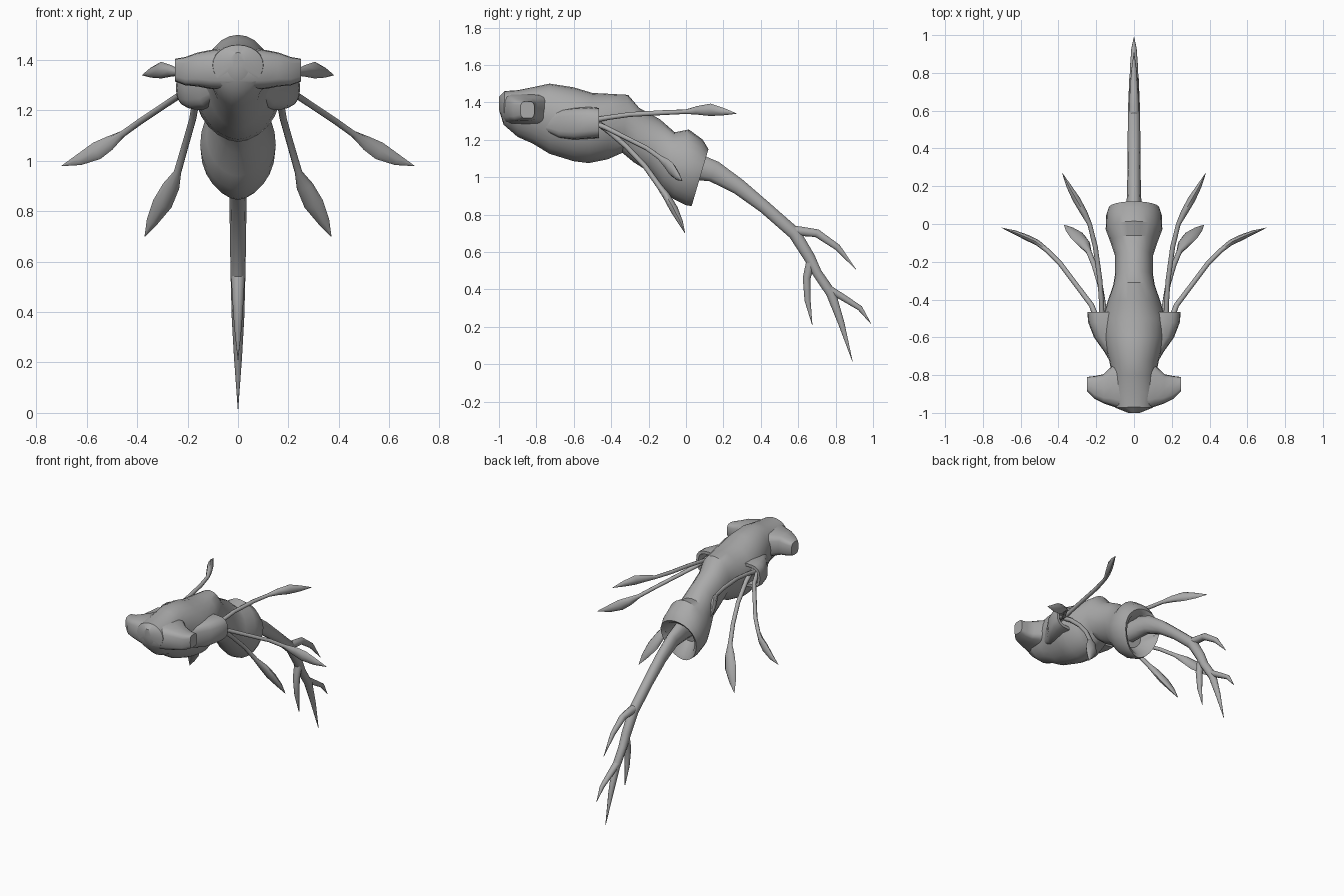
import bpy, bmesh, math
from mathutils import Vector

mat = bpy.data.materials.new("grey hide")
mat.diffuse_color = (0.4, 0.4, 0.4, 1)


def loft(name, rings, mirror=False, sharp=40):
    """Skin a list of equal-length rings and cap both ends."""
    bm = bmesh.new()
    vs = [[bm.verts.new(p) for p in r] for r in rings]
    n = len(rings[0])
    for a, b in zip(vs, vs[1:]):
        for i in range(n):
            j = (i + 1) % n
            bm.faces.new((a[i], a[j], b[j], b[i]))
    bm.faces.new(vs[0])
    bm.faces.new(vs[-1])
    bmesh.ops.recalc_face_normals(bm, faces=bm.faces)
    me = bpy.data.meshes.new(name)
    bm.to_mesh(me)
    bm.free()
    me.materials.append(mat)
    ob = bpy.data.objects.new(name, me)
    bpy.context.collection.objects.link(ob)
    if mirror:
        ob.modifiers.new("mirror", 'MIRROR').use_axis[0] = True
    bpy.ops.object.select_all(action='DESELECT')
    ob.select_set(True)
    bpy.context.view_layer.objects.active = ob
    bpy.ops.object.shade_smooth_by_angle(angle=math.radians(sharp))
    return ob


def spow(v, e):
    return math.copysign(abs(v) ** e, v)


def tube(name, pts, hint, mirror=False, n=8):
    """Tube along (x, y, z, radius towards hint, radius across)."""
    ps = [Vector(p[:3]) for p in pts]
    rings = []
    for i, p in enumerate(pts):
        t = (ps[min(i + 1, len(ps) - 1)] - ps[max(i - 1, 0)]).normalized()
        h = Vector(hint)
        u = (h - t * h.dot(t)).normalized()
        v = t.cross(u)
        rings.append([ps[i] + u * p[3] * math.cos(k * math.tau / n)
                      + v * p[4] * math.sin(k * math.tau / n) for k in range(n)])
    return loft(name, rings, mirror, 60)


# Body: top y, top z, bottom y, bottom z, half width, height of widest line
stations = [
    (-1.0, 1.43, -1.0, 1.36, .03, .5), (-.97, 1.46, -.975, 1.28, .10, .55),
    (-.90, 1.465, -.90, 1.215, .12, .6), (-.80, 1.485, -.82, 1.18, .115, .6),
    (-.73, 1.50, -.73, 1.125, .13, .55), (-.60, 1.48, -.60, 1.085, .165, .5),
    (-.50, 1.45, -.52, 1.075, .17, .5), (-.40, 1.445, -.42, 1.095, .14, .5),
    (-.31, 1.44, -.34, 1.13, .11, .5), (-.25, 1.37, -.28, 1.08, .10, .5),
    (-.14, 1.31, -.20, 1.03, .10, .5), (-.06, 1.24, -.13, .94, .125, .5),
    (.015, 1.255, -.07, .885, .15, .48), (.09, 1.20, .0, .85, .147, .52),
    (.12, 1.15, .03, .845, .135, .6),
    # inside of the rear cup
    (.10, 1.13, .02, .875, .11, .6), (-.02, 1.10, -.04, .95, .08, .5)]


def body_ring(yt, zt, yb, zb, w, f, n=24):
    zm = zb + (zt - zb) * f
    ring = []
    for k in range(n):
        a = k * math.tau / n
        c, s = math.cos(a), math.sin(a)
        z = zm + (zt - zm if s > 0 else zm - zb) * spow(s, .95 if s > 0 else 1.1)
        g = (z - zb) / (zt - zb)
        ring.append((w * spow(c, 1.0 if s > 0 else 1.1), yb + (yt - yb) * g, z))
    return ring


loft("body", [body_ring(*s) for s in stations])

# Hammer-shaped head bar: x, front y, back y, bottom z, top z
bar = [(.25, -.885, -.81, 1.315, 1.405), (.21, -.925, -.805, 1.30, 1.412),
       (.16, -.95, -.795, 1.295, 1.43), (.11, -.967, -.745, 1.285, 1.44),
       (.04, -.992, -.72, 1.28, 1.45)]
bar += [(-b[0],) + b[1:] for b in reversed(bar)]
loft("head_bar", [[(x, (f + b) / 2 + (b - f) / 2 * spow(math.cos(a), .5),
                    (lo + hi) / 2 + (hi - lo) / 2 * spow(math.sin(a), .6))
                   for a in [k * math.tau / 16 for k in range(16)]]
                  for x, f, b, lo, hi in bar])

# Shoulder pods with a hollow back: y, inner x, outer x, bottom z, top z
pod = [(-.76, .06, .11, 1.25, 1.33), (-.68, .06, .155, 1.21, 1.36),
       (-.60, .06, .212, 1.20, 1.37), (-.52, .06, .243, 1.205, 1.375),
       (-.465, .06, .247, 1.21, 1.37), (-.465, .08, .23, 1.23, 1.35),
       (-.53, .10, .21, 1.25, 1.34)]
loft("shoulder_pod", [[((i + o) / 2 + (o - i) / 2 * spow(math.cos(a), .7), y,
                        (lo + hi) / 2 + (hi - lo) / 2 * spow(math.sin(a), .7))
                       for a in [k * math.tau / 16 for k in range(16)]]
                      for y, i, o, lo, hi in pod], True)

# Leaf-tipped feelers, three on each side
tube("upper_feeler", [
    (.17, -.52, 1.30, .015, .015), (.172, -.42, 1.318, .013, .013),
    (.18, -.30, 1.335, .013, .013), (.205, -.12, 1.345, .013, .013),
    (.235, .0, 1.35, .012, .012), (.265, .06, 1.357, .023, .018),
    (.305, .13, 1.36, .033, .02), (.345, .20, 1.35, .02, .013),
    (.38, .27, 1.34, .001, .001)], (0, 0, 1), True)
tube("side_feeler", [
    (.19, -.52, 1.30, .016, .016), (.225, -.43, 1.265, .014, .014),
    (.30, -.33, 1.215, .013, .013), (.39, -.21, 1.155, .013, .013),
    (.46, -.14, 1.105, .014, .013), (.51, -.10, 1.07, .029, .015),
    (.56, -.075, 1.04, .036, .016), (.63, -.045, 1.005, .023, .011),
    (.70, -.02, .98, .001, .001)], (0, 0, 1), True)
tube("lower_feeler", [
    (.155, -.52, 1.32, .016, .016), (.163, -.43, 1.26, .015, .015),
    (.18, -.32, 1.165, .014, .014), (.21, -.22, 1.06, .014, .014),
    (.24, -.145, .955, .015, .015), (.265, -.105, .90, .034, .02),
    (.30, -.065, .83, .04, .022), (.34, -.03, .76, .024, .014),
    (.37, -.005, .70, .001, .001)], (1, 0, 0), True)

# Tail stem and its branches, all in the middle plane: y, z, x radius, depth
tails = {
    "tail": [(-.08, 1.06, .06, .07), (.06, 1.055, .045, .075), (.15, 1.03, .037, .06),
             (.28, .95, .035, .045), (.42, .84, .034, .036), (.58, .70, .032, .036),
             (.66, .57, .03, .032), (.70, .49, .028, .027), (.775, .38, .025, .028),
             (.83, .22, .016, .018), (.89, .015, .001, .001)],
    "upper_branch": [(.55, .715, .03, .03), (.62, .71, .026, .026), (.70, .70, .022, .023),
                     (.81, .625, .015, .018), (.91, .505, .001, .001)],
    "inner_branch": [(.67, .56, .028, .026), (.645, .46, .023, .022),
                     (.65, .34, .015, .017), (.675, .21, .001, .001)],
    "outer_branch": [(.76, .405, .024, .022), (.85, .35, .02, .018),
                     (.93, .30, .014, .015), (.99, .215, .001, .001)]}
for name, pts in tails.items():
    tube(name, [(0,) + p for p in pts], (1, 0, 0), n=10)
